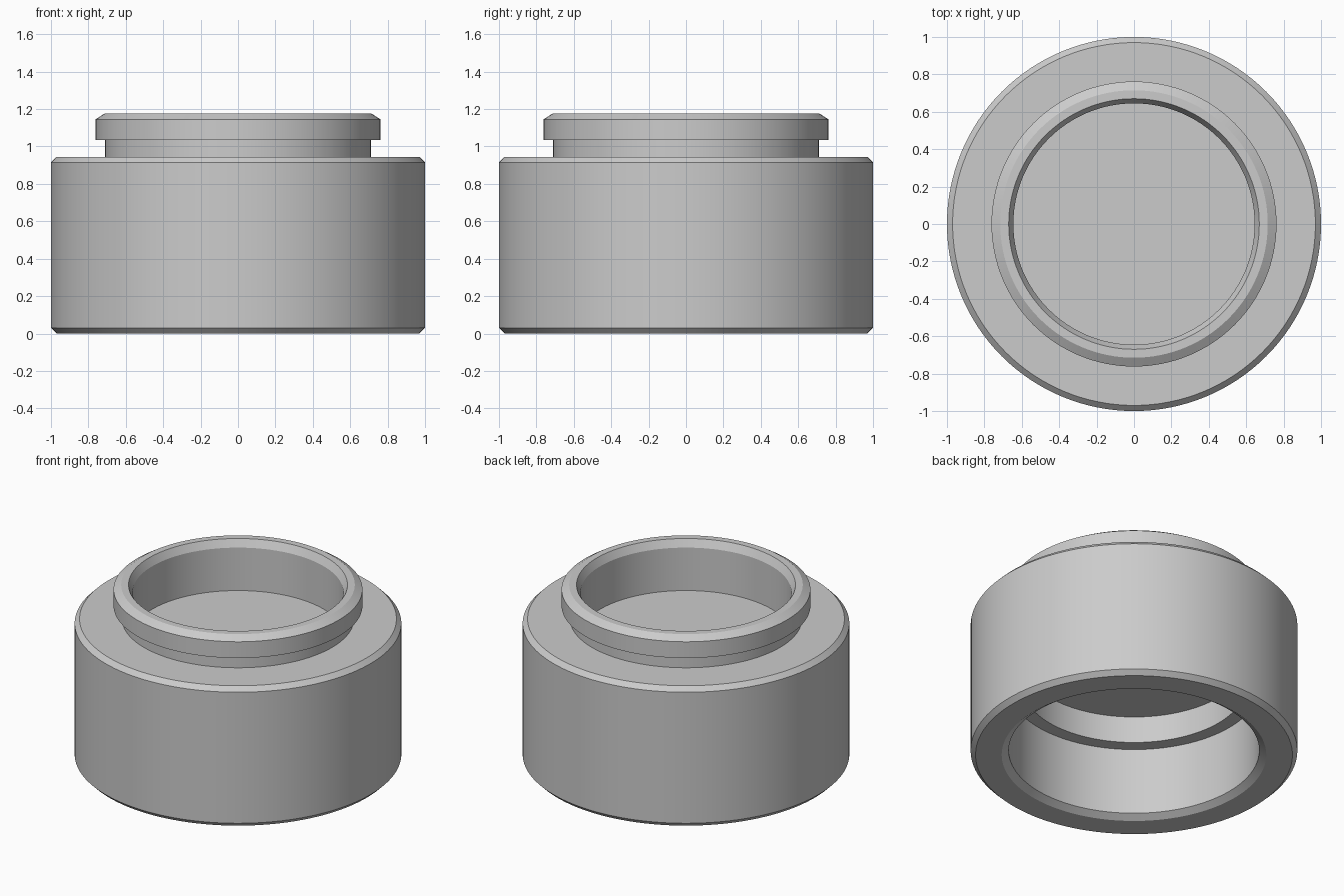
import bpy, bmesh, math
from mathutils import Matrix, Vector

cube = bpy.data.objects.get("Cube")
if cube:
    bpy.data.objects.remove(cube, do_unlink=True)

SEGMENTS = 128

grey = bpy.data.materials.new("satin grey")
grey.use_nodes = True
colour = (0.6, 0.6, 0.6, 1)
grey.diffuse_color = colour
grey.node_tree.nodes["Principled BSDF"].inputs["Base Color"].default_value = colour


def add_object(name, bm):
    mesh = bpy.data.meshes.new(name)
    bmesh.ops.recalc_face_normals(bm, faces=bm.faces)
    bm.to_mesh(mesh)
    bm.free()
    mesh.materials.append(grey)
    obj = bpy.data.objects.new(name, mesh)
    bpy.context.collection.objects.link(obj)
    return obj


def lathe(name, profile):
    """Revolve a (radius, height) profile that starts and ends on the axis."""
    bm = bmesh.new()
    verts = [bm.verts.new((r, 0, z)) for r, z in profile]
    edges = [bm.edges.new(pair) for pair in zip(verts, verts[1:])]
    bmesh.ops.spin(bm, geom=verts + edges, axis=(0, 0, 1), cent=(0, 0, 0),
                   angle=math.tau, steps=SEGMENTS, use_merge=False)
    bmesh.ops.remove_doubles(bm, verts=bm.verts, dist=0.0005)
    return add_object(name, bm)


# Body: stepped bore below, chamfered barrel, grooved neck, recess on top
body = lathe("adapter_body", [
    (0, 0.66), (0.68, 0.66), (0.68, 0.48), (0.767, 0.48),
    (0.767, 0.03), (0.81, 0), (0.97, 0), (1, 0.03),
    (1, 0.915), (0.97, 0.945), (0.71, 0.945), (0.71, 1.035),
    (0.762, 1.035), (0.762, 1.145), (0.715, 1.175), (0.67, 1.175),
    (0.645, 1.125), (0.645, 0.835), (0, 0.835)])

# Key notch cut into the inner step
bm = bmesh.new()
bmesh.ops.create_cube(bm, size=1, matrix=Matrix.LocRotScale(
    Vector((0.7, -0.1, 0.51)), None, Vector((0.15, 0.12, 0.12))))
cutter = add_object("notch_cutter", bm)
cutter.hide_render = True
cutter.hide_viewport = True
cutter.display_type = 'WIRE'

notch = body.modifiers.new("key notch", 'BOOLEAN')
notch.operation = 'DIFFERENCE'
notch.solver = 'EXACT'
notch.object = cutter

# Apply the cut, then smooth the round walls and keep the rims crisp
bpy.ops.object.select_all(action='DESELECT')
body.select_set(True)
bpy.context.view_layer.objects.active = body
bpy.ops.object.modifier_apply(modifier=notch.name)
bpy.data.objects.remove(cutter, do_unlink=True)
bpy.ops.object.shade_smooth_by_angle(angle=math.radians(25))
